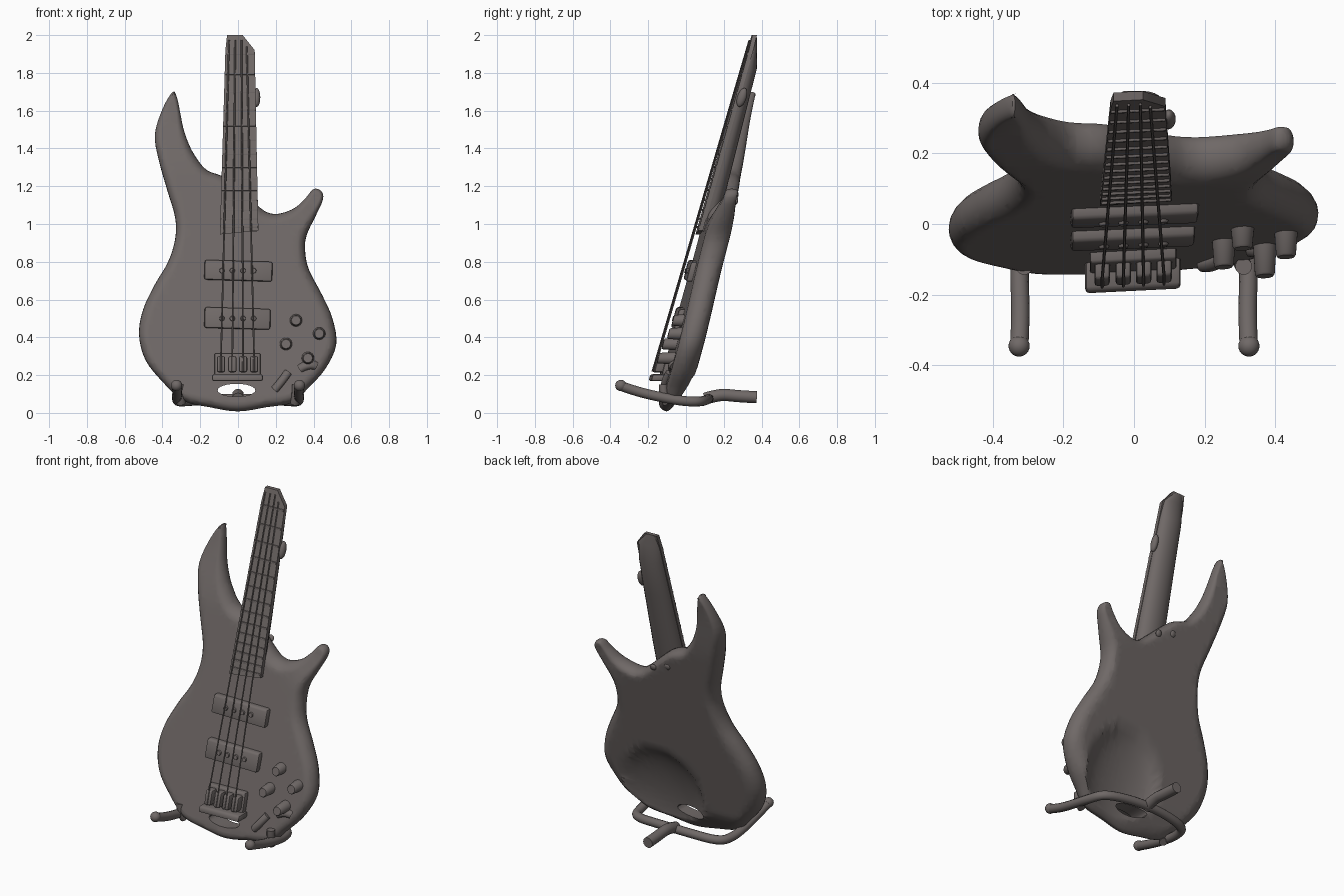
import bpy, bmesh, math
from mathutils import Vector, Matrix

if "Cube" in bpy.data.objects:
    bpy.data.objects.remove(bpy.data.objects["Cube"])

mat = bpy.data.materials.new("dark_grey")
mat.diffuse_color = (0.16, 0.14, 0.135, 1)
mat.use_nodes = True
mat.node_tree.nodes["Principled BSDF"].inputs["Base Color"].default_value = mat.diffuse_color


# Parts are drawn upright (x, depth, z), then sheared into the leaning pose
def finish(o, lean=True, angle=40):
    if lean:
        for v in o.data.vertices:
            v.co.y += -0.15 + 0.255 * v.co.z + 0.05 * v.co.x
    o.data.materials.clear()
    o.data.materials.append(mat)
    bpy.ops.object.select_all(action='DESELECT')
    o.select_set(True)
    bpy.context.view_layer.objects.active = o
    bpy.ops.object.shade_smooth_by_angle(angle=math.radians(angle))
    return o


def to_object(name, bm):
    bmesh.ops.recalc_face_normals(bm, faces=bm.faces[:])
    me = bpy.data.meshes.new(name)
    bm.to_mesh(me)
    bm.free()
    o = bpy.data.objects.new(name, me)
    bpy.context.collection.objects.link(o)
    return o


def skin(bm, rings):
    vs = [[bm.verts.new(p) for p in r] for r in rings]
    n = len(vs[0])
    for a, b in zip(vs, vs[1:]):
        for i in range(n):
            j = (i + 1) % n
            bm.faces.new((a[i], a[j], b[j], b[i]))
    return vs


def loft_bm(rings):
    bm = bmesh.new()
    vs = skin(bm, rings)
    bm.faces.new(vs[0])
    bm.faces.new(vs[-1])
    return bm


def box(name, x0, x1, z0, z1, d0, d1, bevel=0.008, rot=0):
    bm = bmesh.new()
    c = Vector(((x0 + x1) / 2, (d0 + d1) / 2, (z0 + z1) / 2))
    m = Matrix.Translation(c) @ Matrix.Rotation(rot, 4, 'Y') @ Matrix.Diagonal((x1 - x0, d1 - d0, z1 - z0, 1))
    bmesh.ops.create_cube(bm, size=1, matrix=m)
    bmesh.ops.bevel(bm, geom=bm.edges[:], offset=bevel, segments=2, affect='EDGES', profile=0.5)
    return finish(to_object(name, bm))


def ball(name, c, r):
    bm = bmesh.new()
    bmesh.ops.create_uvsphere(bm, u_segments=24, v_segments=12, radius=1,
                              matrix=Matrix.Translation(c) @ Matrix.Diagonal((*r, 1)))
    return to_object(name, bm)


def ellipse(x, z, d, rx, rz, n=24):
    return [(x + rx * math.cos(k * math.tau / n), d, z + rz * math.sin(k * math.tau / n)) for k in range(n)]


def cylinder(name, x, z, d0, d1, r0, r1):
    rings = [ellipse(x, z, d, r, r) for d, r in ((d0, r0), (d1 + 0.006, r1), (d1, r1 * 0.85))]
    return to_object(name, loft_bm(rings))


def tube(name, pts, r, lean=True, smooth=True):
    cu = bpy.data.curves.new(name, 'CURVE')
    cu.dimensions = '3D'
    cu.bevel_depth, cu.bevel_resolution, cu.use_fill_caps = r, 4 if r > 0.01 else 1, True
    sp = cu.splines.new('NURBS' if smooth else 'POLY')
    sp.points.add(len(pts) - 1)
    for p, q in zip(sp.points, pts):
        p.co = (*q, 1)
    if smooth:
        sp.use_endpoint_u, sp.order_u, sp.resolution_u = True, 3, 5
    o = bpy.data.objects.new(name, cu)
    bpy.context.collection.objects.link(o)
    bpy.ops.object.select_all(action='DESELECT')
    o.select_set(True)
    bpy.context.view_layer.objects.active = o
    bpy.ops.object.convert(target='MESH')
    return finish(bpy.context.view_layer.objects.active, lean)


def step(a, b, v):
    t = max(0, min(1, (v - a) / (b - a)))
    return t * t * (3 - 2 * t)


# Body: outline rounded front and back, thinned toward both horns
OUT = [(-.344, 1.70), (-.397, 1.615), (-.44, 1.475), (-.42, 1.34), (-.375, 1.18), (-.333, 1.035),
       (-.333, .92), (-.37, .80), (-.44, .68), (-.503, .545), (-.524, .414), (-.49, .28),
       (-.40, .165), (-.29, .065), (-.15, .03), (0, .008), (.15, .03), (.29, .055), (.37, .13),
       (.46, .23), (.52, .36), (.50, .50), (.445, .625), (.375, .76), (.355, .865), (.365, .945),
       (.41, 1.04), (.45, 1.13), (.44, 1.175), (.40, 1.185), (.36, 1.14), (.30, 1.085), (.22, 1.055),
       (.16, 1.06), (.10, 1.10), (-.06, 1.24), (-.165, 1.285), (-.23, 1.365), (-.265, 1.435),
       (-.29, 1.51), (-.307, 1.595), (-.322, 1.665)]
P = [Vector(p) for p in OUT]
N = len(P)
line = []
for i in range(N):
    a, b, c, d = P[i - 1], P[i], P[(i + 1) % N], P[(i + 2) % N]
    for t in (0, .25, .5, .75):
        line.append(0.5 * (2 * b + (c - a) * t + (2 * a - 5 * b + 4 * c - d) * t * t
                           + (3 * b - a - 3 * c + d) * t ** 3))


def horn(x, z):
    return max(step(1.25, 1.68, z), step(.2, .42, x) * step(.92, 1.17, z))


rings = []
for k in range(-5, 6):
    a = k * math.pi / 10
    ring = []
    for i, p in enumerate(line):
        t = line[(i + 1) % len(line)] - line[i - 1]
        # wider rounding behind the lower bouts than in front
        w = 0.05 + (0.03 * step(.12, .3, p.y) * step(.9, .7, p.y) if k > 0 and p.y < .9 else 0)
        q = p + Vector((-t.y, t.x)).normalized() * w * (1 - 0.65 * horn(*p)) * (1 - math.cos(a))
        ring.append((q.x, 0.055 + (0.06 if k < 0 else 0.075) * math.sin(a), q.y))
    rings.append(ring)
bm = bmesh.new()
skin(bm, rings)
# Slot through the bottom edge, then fill front and back around it
skin(bm, [ellipse(-.008, .12, d, .1, .034) for d in (-.005, .06, .13)])
for depth in (-.005, .13):
    rim = [e for e in bm.edges if e.is_boundary and all(abs(v.co.y - depth) < 1e-4 for v in e.verts)]
    bmesh.ops.triangle_fill(bm, edges=rim, use_beauty=True, normal=(0, 1, 0))
for axis, lo, num in ((2, .0613, 40), (0, -.4813, 25)):
    for i in range(num):
        co, no = Vector((0, 0, 0)), Vector((0, 0, 0))
        co[axis], no[axis] = lo + i * 0.04, 1
        bmesh.ops.bisect_plane(bm, geom=bm.verts[:] + bm.edges[:] + bm.faces[:], dist=1e-5,
                               plane_co=co, plane_no=no)
bmesh.ops.recalc_face_normals(bm, faces=bm.faces[:])
# Shape the horns, thin the bottom edge and press the hollow into the lower back
for v in bm.verts:
    h = horn(v.co.x, v.co.z)
    v.co.y = 0.065 + (v.co.y - 0.065) * (1 - 0.5 * h) + 0.008 * h
    if v.co.y > .04:
        v.co.y = .04 + (v.co.y - .04) * (0.35 + 0.65 * step(0, .2, v.co.z))
    u = ((v.co.x - .12) / .27) ** 2 + ((v.co.z - .23) / .31) ** 2
    if u < 1 and v.co.y > .06:
        v.co.y = min(v.co.y, .145 - .085 * math.sqrt(1 - u))
finish(to_object("body", bm))

# Neck with rounded back and broken-off top: z, left, right, front, back
SEC = [(.96, -.09, .10, -.02, .06), (1.25, -.085, .10, -.016, .062), (1.6, -.074, .094, -.008, .06),
       (1.82, -.068, .088, -.004, .06), (1.93, -.065, .08, -.004, .034), (2.0, -.055, .02, -.003, .015)]
neck = []
for z, l, r, f, b in SEC:
    c, h = (l + r) / 2, (r - l) / 2
    neck.append([(c + h * math.cos(k * math.pi / 12), f + (b - f) * math.sin(k * math.pi / 12) ** 0.8, z)
                 if 0 < k < 12 else (c + h * (1 if k == 0 else -1), f, z) for k in range(13)])
finish(to_object("neck", loft_bm(neck)))


def edges(z):
    t = (z - .945) / 1.0
    return -.096 + .03 * t, .108 - .02 * t, -.036 + .025 * t


# Fretboard slab
slab = []
for z in (.945, 1.3, 1.6, 1.92, 2.0):
    l, r, d = edges(z)
    if z == 2.0:
        l, r = -.058, .025
    s = 0.02 if z < 1 else 0
    slab.append([(l, d, z), (r, d, z + s), (r, d + .024, z + s), (l, d + .024, z)])
finish(to_object("fretboard", loft_bm(slab)))

# Frets, closer together toward the body
z, gap = 1.9, 0.105
for i in range(14):
    l, r, d = edges(z)
    box("fret", l + .002, r - .002, z - .005, z + .005, d - .007, d + .008, 0.002)
    z -= gap
    gap *= 0.93
finish(ball("neck_side_lump", (.098, .015, 1.67), (.02, .025, .05)))

# Strings
for xb, xt in ((-.09, -.048), (-.03, -.015), (.027, .018), (.085, .046)):
    tube("string", [(xb, -.08, .22), (xb, -.077, .3), (xt, -.016, 1.975 if xt < .03 else 1.94)], 0.0045, smooth=False)
    # Bridge saddle for this string
    box("bridge_saddle", xb - .022, xb + .022, .215, .30, -.078, -.02, 0.01)

# Bridge
box("bridge_plate", -.125, .12, .17, .315, -.035, .01)
box("bridge_tail_rail", -.138, .132, .168, .205, -.085, .01, 0.012)

# Pickups
box("pickup_upper", -.178, .182, .70, .805, -.036, .01, 0.012, 0.03)
box("pickup_lower", -.178, .172, .445, .555, -.036, .01, 0.012, 0.03)
for pz in (.753, .50):
    for px in (-.085, -.03, .027, .083):
        finish(cylinder("pickup_pole", px, pz, -.03, -.044, .014, .014))

# Control knobs, jack and switch
for x, z, d in ((.307, .49, -.06), (.43, .42, -.072), (.254, .365, -.078), (.37, .29, -.09)):
    finish(cylinder("knob", x, z, .01, d, .034, .028))
tube("jack_plug", [(.195, -.005, .125), (.23, -.02, .165), (.265, -.005, .215)], 0.022)
tube("switch", [(.33, .005, .235), (.375, -.012, .265), (.41, .005, .25)], 0.024)

# Heel screws on the back
for x, z in ((-.06, 1.15), (.04, 1.12)):
    finish(ball("heel_screw", (x, .126, z), (.02, .012, .02)))

# Stand: two front arms joined by a rear bar, with a stub leg
right_arm = [(.325, -.35, .145), (.32, -.27, .115), (.325, -.12, .08), (.32, 0, .06), (.29, .09, .06)]
left_arm = [(-x, y, z) for x, y, z in right_arm]
tube("stand_cradle", right_arm + [(.1, .12, .075), (-.1, .12, .075)] + left_arm[::-1], 0.026, False)
tube("stand_leg", [(0, .10, .075), (0, .18, .1), (0, .27, .088), (0, .375, .083)], 0.032, False)
for s in (-1, 1):
    finish(ball("arm_tip", (s * .325, -.345, .145), (.03, .03, .03)), False)
    tube("arm_hook", [(s * .30, -.10, .05), (s * .31, -.12, .09), (s * .31, -.12, .15)], 0.024, False)
